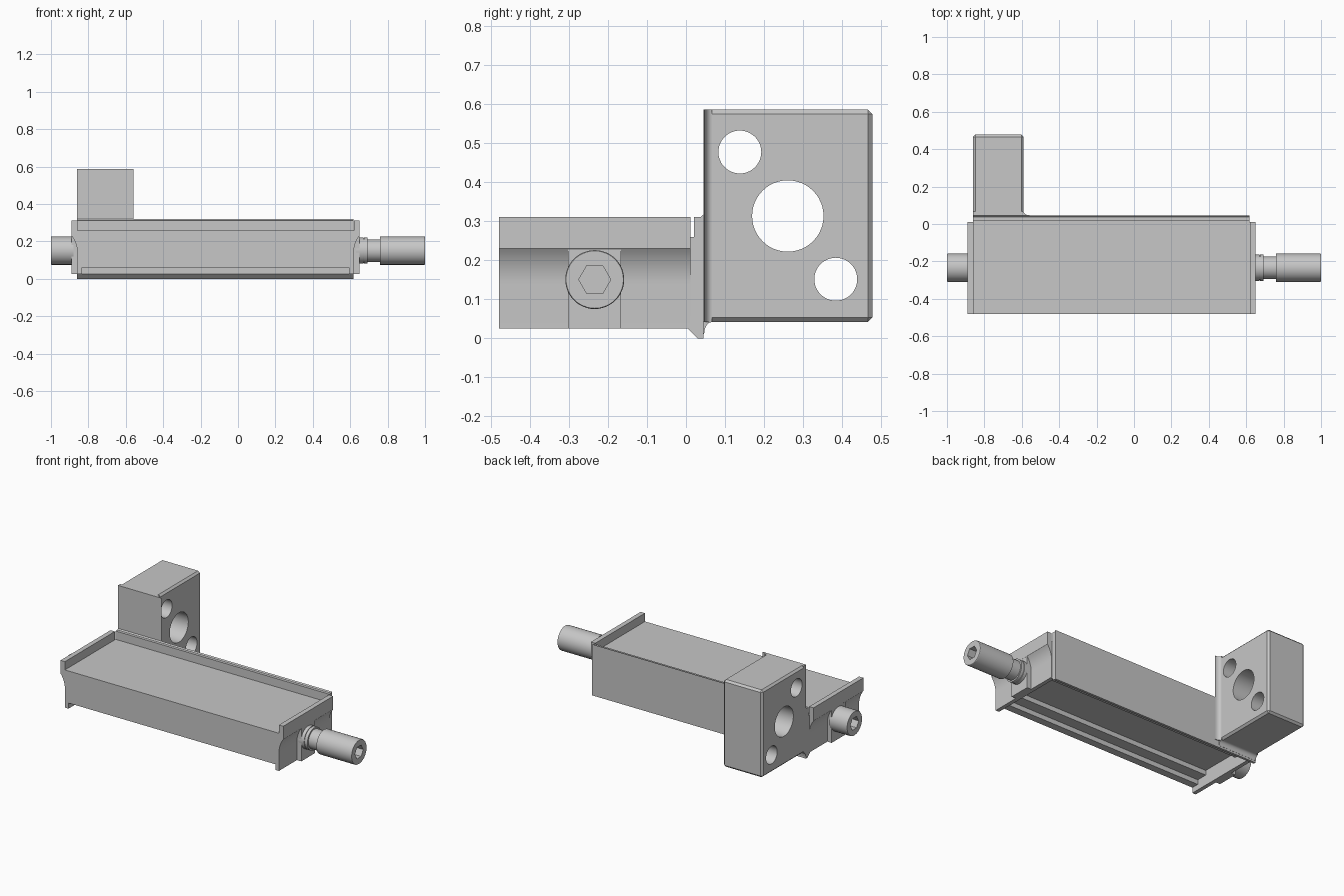
import bpy, bmesh, math
from mathutils import Matrix, Vector

old = bpy.data.objects.get("Cube")
if old:
    bpy.data.objects.remove(old, do_unlink=True)

steel = bpy.data.materials.new("plain grey steel")
steel.use_nodes = True
GREY = (0.57, 0.57, 0.57, 1)
steel.diffuse_color = GREY
steel.node_tree.nodes["Principled BSDF"].inputs["Base Color"].default_value = GREY

MID = -0.12   # middle of the carrier along x
BOLT_Y, BOLT_Z = -0.234, 0.151


def finish(name, bm, smooth=False):
    bmesh.ops.recalc_face_normals(bm, faces=bm.faces)
    me = bpy.data.meshes.new(name)
    bm.to_mesh(me)
    bm.free()
    me.materials.append(steel)
    ob = bpy.data.objects.new(name, me)
    bpy.context.collection.objects.link(ob)
    if smooth:
        shade(ob)
    return ob


def shade(ob):
    bpy.ops.object.select_all(action='DESELECT')
    ob.select_set(True)
    bpy.context.view_layer.objects.active = ob
    bpy.ops.object.shade_smooth_by_angle(angle=math.radians(30))


def prism(name, pts, axis, lo, hi, smooth=False):
    """Extrude a 2D outline along an axis; the outline uses the other two axes in order."""
    place = {'x': lambda a, b, t: (t, a, b),
             'y': lambda a, b, t: (a, t, b),
             'z': lambda a, b, t: (a, b, t)}[axis]
    bm = bmesh.new()
    face = bm.faces.new([bm.verts.new(place(a, b, lo)) for a, b in pts])
    new = bmesh.ops.extrude_face_region(bm, geom=[face])["geom"]
    bmesh.ops.translate(bm, vec=Vector(place(0, 0, hi - lo)),
                        verts=[v for v in new if isinstance(v, bmesh.types.BMVert)])
    return finish(name, bm, smooth)


def box(name, x, y, z):
    return prism(name, [(x[0], y[0]), (x[1], y[0]), (x[1], y[1]), (x[0], y[1])], 'z', *z)


def arc(cx, cy, rx, ry, a0, a1, n=10):
    steps = [math.radians(a0 + (a1 - a0) * i / n) for i in range(n + 1)]
    return [(cx + rx * math.cos(a), cy + ry * math.sin(a)) for a in steps]


def lathe(name, profile, sides=48):
    """Spin (x, radius) pairs about the bolt axis."""
    bm = bmesh.new()
    rings = []
    for x, r in profile:
        rings.append([bm.verts.new((x, BOLT_Y + a, BOLT_Z + b))
                      for a, b in arc(0, 0, r, r, 0, 360, sides)[:-1]])
    for p, q in zip(rings, rings[1:]):
        for i in range(sides):
            j = (i + 1) % sides
            bm.faces.new((p[i], p[j], q[j], q[i]))
    bm.faces.new(rings[0])
    bm.faces.new(rings[-1])
    return finish(name, bm)


def cut(ob, cutter):
    mod = ob.modifiers.new("cut", 'BOOLEAN')
    mod.operation, mod.solver, mod.object = 'DIFFERENCE', 'EXACT', cutter
    cutter.hide_render = True
    bpy.context.view_layer.objects.active = ob
    bpy.ops.object.modifier_apply(modifier=mod.name)
    bpy.data.objects.remove(cutter, do_unlink=True)


# Tray body with a stepped recess in the underside
half = [(0.0, 0.12), (0.13, 0.12), (0.13, 0.09), (0.2, 0.09), (0.2, 0.06), (0.2475, 0.06)]
CENTRE = -0.2325
recess = [(CENTRE + d, z) for d, z in reversed(half)] + [(CENTRE - d, z) for d, z in half[1:]]
prism("tray_body", [(-0.48, 0.26), (0.015, 0.26)] + recess, 'x', -0.84, 0.6)

# Back plate with a pointed lower lip
prism("back_plate", [(0.005, 0.025), (0.03, 0), (0.045, 0), (0.045, 0.319), (0.038, 0.312),
                     (0.02, 0.312), (0.02, 0.26), (0.005, 0.26)],
      'x', -0.86, 0.617)

# End caps: upper flange, hollow curve beneath it, and a central boss
cap = [(0.594, 0.025), (0.594, 0.26), (0.619, 0.26), (0.619, 0.312), (0.649, 0.312)]
cap += arc(0.769, 0.14, 0.15, 0.15, 143, 180) + [(0.619, 0.025)]
for side, flip in (("left", 1), ("right", -1)):
    def along(x):
        return MID + flip * (x - MID)
    prism(side + "_end_cap", [(along(x), z) for x, z in cap], 'y', -0.48, 0.012, True)
    box(side + "_boss", sorted((along(0.6), along(0.649))), (-0.303, -0.167), (0.025, 0.25))

# Drilled mounting block, chamfered away from the plate
bm = bmesh.new()
bmesh.ops.create_cube(bm, size=1, matrix=Matrix.Translation((-0.725, 0.2615, 0.3145))
                      @ Matrix.Diagonal((0.27, 0.433, 0.545, 1)))
edges = [e for e in bm.edges if max(v.co.y for v in e.verts) > 0.4]
bmesh.ops.bevel(bm, geom=edges, offset=0.012, segments=1, affect='EDGES')
block = finish("mounting_block", bm)
for y, z, r in ((0.138, 0.478, 0.055), (0.261, 0.314, 0.0915), (0.384, 0.152, 0.055)):
    cut(block, prism("hole_cutter", arc(y, z, r, r, 0, 360, 48)[:-1], 'x', -1, -0.4))
shade(block)

# Thin hollow fillets that join the block to the plate
prism("block_side_fillet", [(-0.86, 0.045), (-0.56, 0.045)]
      + arc(-0.56, 0.067, 0.03, 0.02, 270, 180) + [(-0.86, 0.067)],
      'z', 0.042, 0.587, True)
prism("block_lower_fillet", [(0.04, 0.012), (0.046, 0.012)]
      + arc(0.067, 0.014, 0.02, 0.028, 180, 90, 8) + [(0.067, 0.06), (0.04, 0.06)],
      'x', -0.86, -0.59, True)

# Socket-head bolts
R = 0.0755
long_bolt = lathe("long_bolt", [(0.63, 0.07), (0.67, 0.07), (0.67, 0.066), (0.674, 0.066),
                                (0.674, 0.07), (0.692, 0.07), (0.692, 0.06), (0.758, 0.06),
                                (0.758, R), (0.997, R), (1, 0.0735)])
short_bolt = lathe("short_bolt", [(-0.88, R), (-0.997, R), (-1, 0.0735)])
for bolt, lo, hi in ((long_bolt, 0.94, 1.1), (short_bolt, -1.1, -0.94)):
    cut(bolt, prism("hex_cutter", arc(BOLT_Y, BOLT_Z, 0.041, 0.041, 0, 360, 6)[:-1], 'x', lo, hi))
    shade(bolt)
